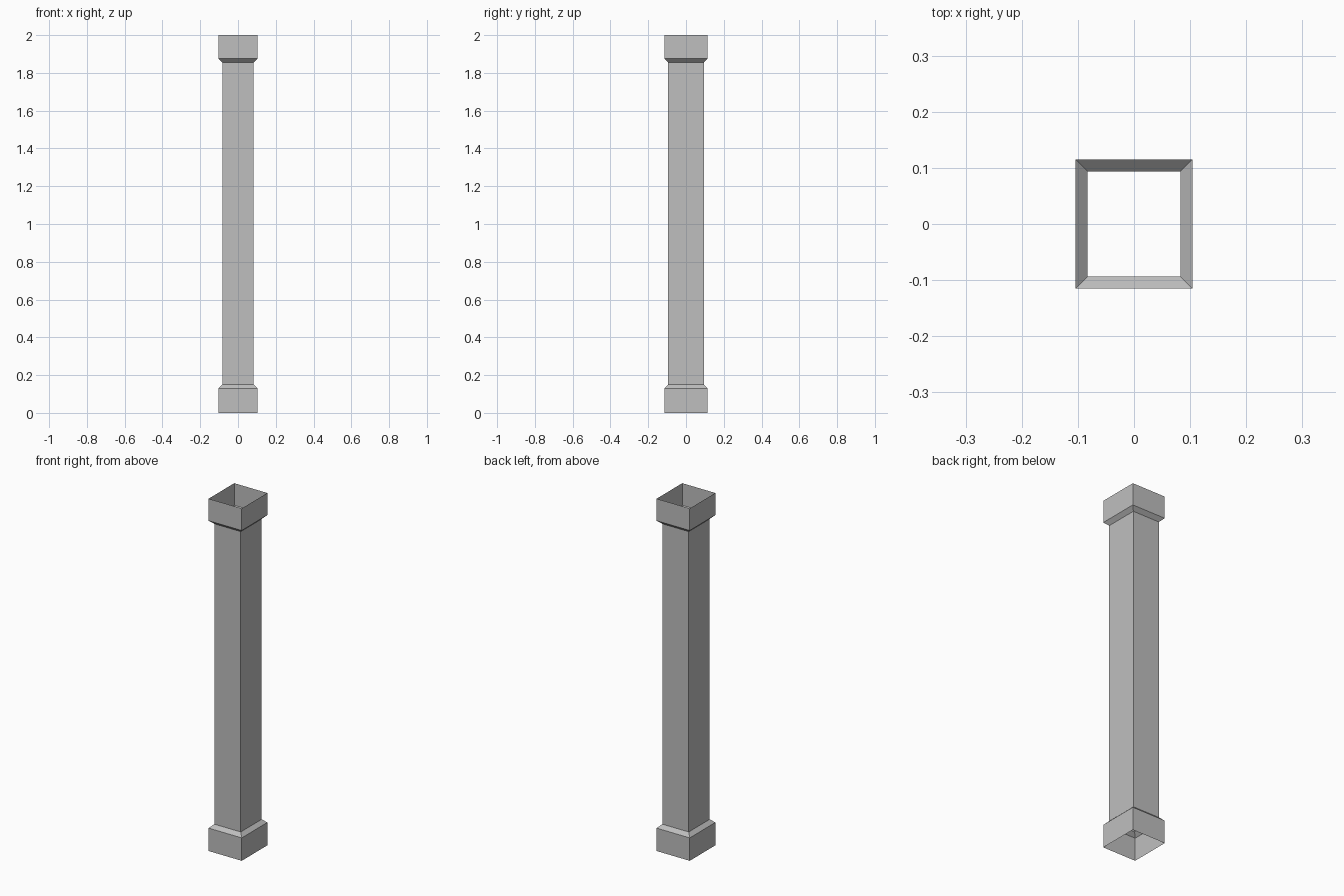
import bpy
import bmesh

if "Cube" in bpy.data.objects:
    bpy.data.objects.remove(bpy.data.objects["Cube"])

stone = bpy.data.materials.new("plain grey")
stone.use_nodes = True
grey = (0.52, 0.52, 0.52, 1)
stone.diffuse_color = grey
stone.node_tree.nodes["Principled BSDF"].inputs["Base Color"].default_value = grey

SHAFT = (0.083, 0.094)
BLOCK = (0.104, 0.115)


def open_tube(name, sections):
    """Join rectangular rings (half sizes, height) into an open-ended sleeve."""
    bm = bmesh.new()
    rings = [[bm.verts.new((sx * half[0], sy * half[1], z))
              for sx, sy in ((-1, -1), (1, -1), (1, 1), (-1, 1))]
             for half, z in sections]
    for low, high in zip(rings, rings[1:]):
        for i in range(4):
            j = (i + 1) % 4
            bm.faces.new((low[i], low[j], high[j], high[i]))
    mesh = bpy.data.meshes.new(name)
    bm.to_mesh(mesh)
    bm.free()
    mesh.materials.append(stone)
    obj = bpy.data.objects.new(name, mesh)
    bpy.context.collection.objects.link(obj)
    return obj


# Foot block with its chamfered shoulder
open_tube("column_base", [(BLOCK, 0), (BLOCK, 0.13), (SHAFT, 0.15)])
# Long hollow shaft
open_tube("column_shaft", [(SHAFT, 0.15), (SHAFT, 1.855)])
# Head block mirroring the foot
open_tube("column_capital", [(SHAFT, 1.855), (BLOCK, 1.875), (BLOCK, 2)])
